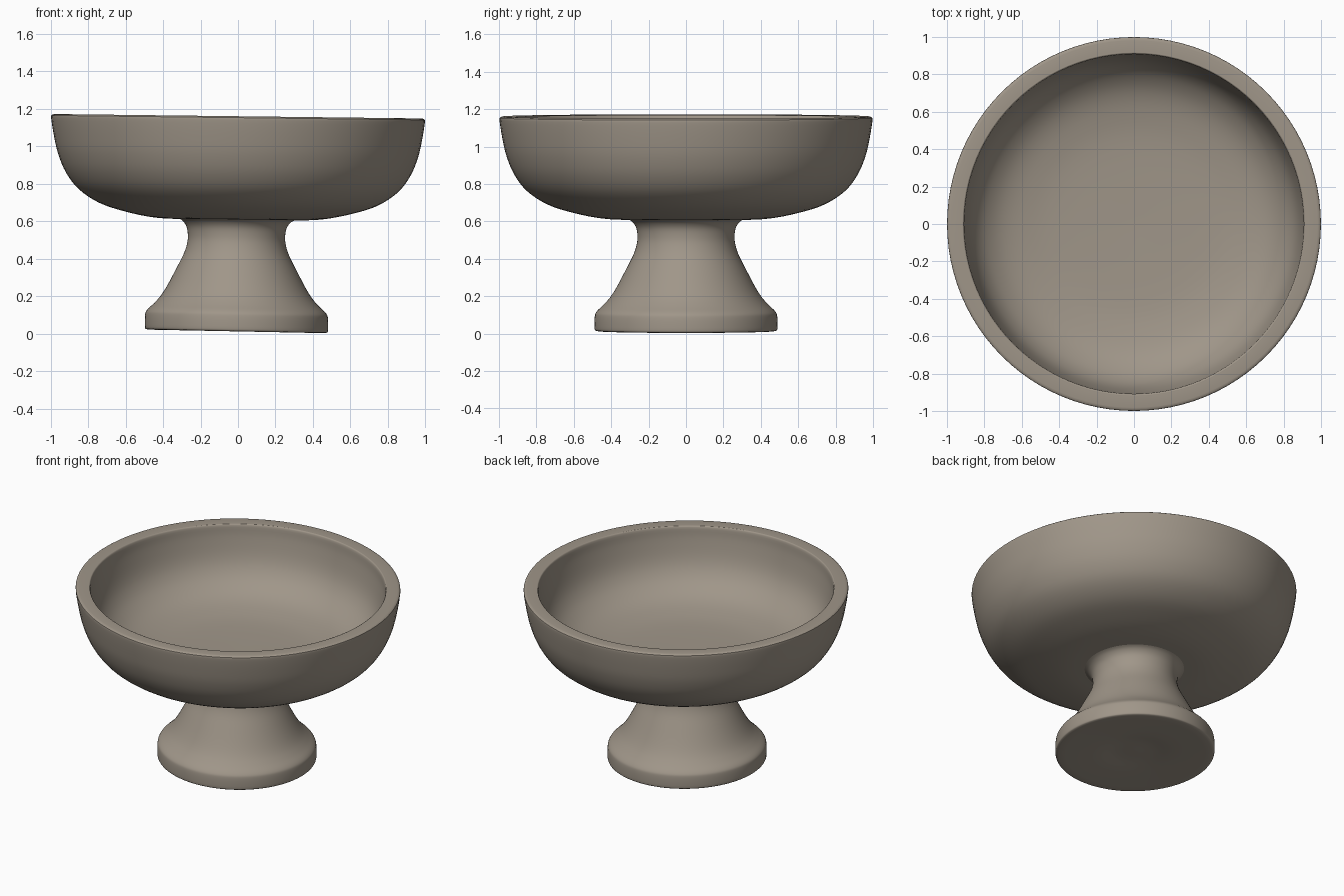
import bpy, bmesh, math
from mathutils import Vector

if "Cube" in bpy.data.objects:
    bpy.data.objects.remove(bpy.data.objects["Cube"])

SEGMENTS = 96

clay = bpy.data.materials.new("grey_brown_stone")
clay.diffuse_color = (0.35, 0.305, 0.25, 1)
clay.use_nodes = True
clay.node_tree.nodes["Principled BSDF"].inputs["Base Color"].default_value = clay.diffuse_color


def smooth_curve(pts, steps=4):
    """Catmull-Rom curve through (radius, height) points."""
    p = [Vector(q) for q in pts]
    p = [p[0]] + p + [p[-1]]
    out = []
    for a, b, c, d in zip(p, p[1:], p[2:], p[3:]):
        for i in range(steps):
            t = i / steps
            out.append(0.5 * (2 * b + (c - a) * t + (2 * a - 5 * b + 4 * c - d) * t**2
                              + (3 * b - a - 3 * c + d) * t**3))
    return out + [p[-1]]


def lathe(name, runs, slope, x0=0.0):
    """Spin joined profile runs around z; slope leans the piece to the right."""
    profile = [q for run in runs for q in smooth_curve(run)]
    bm = bmesh.new()
    verts = [bm.verts.new((max(r, 0), 0, z)) for r, z in profile]
    edges = [bm.edges.new(e) for e in zip(verts, verts[1:])]
    bmesh.ops.spin(bm, geom=verts + edges, cent=(0, 0, 0), axis=(0, 0, 1),
                   angle=math.tau, steps=SEGMENTS, use_merge=True)
    bmesh.ops.remove_doubles(bm, verts=bm.verts, dist=0.0004)
    bmesh.ops.recalc_face_normals(bm, faces=bm.faces)
    for v in bm.verts:
        v.co.z -= slope * v.co.x
        v.co.x += x0
    mesh = bpy.data.meshes.new(name)
    bm.to_mesh(mesh)
    bm.free()
    mesh.materials.append(clay)
    ob = bpy.data.objects.new(name, mesh)
    bpy.context.collection.objects.link(ob)
    bpy.ops.object.select_all(action='DESELECT')
    ob.select_set(True)
    bpy.context.view_layer.objects.active = ob
    bpy.ops.object.shade_smooth_by_angle(angle=math.radians(40))
    return ob


# Pedestal: shallow dished underside, upright foot band, waisted stem
lathe("pedestal", [
    [(0, 0.03), (0.12, 0.03), (0.25, 0.018), (0.47, 0.013)],
    [(0.483, 0.016), (0.489, 0.028), (0.488, 0.09), (0.478, 0.118), (0.44, 0.155),
     (0.405, 0.195), (0.37, 0.25), (0.32, 0.345), (0.28, 0.425), (0.262, 0.485),
     (0.26, 0.53), (0.268, 0.57), (0.29, 0.6), (0.32, 0.616)],
    [(0.32, 0.64), (0, 0.64)],
], 0.02, -0.008)

# Bowl: rounded outer wall, flat rim, hollow of even thickness
lathe("bowl", [
    [(0, 0.609), (0.3, 0.609), (0.45, 0.616), (0.6, 0.645), (0.74, 0.69), (0.85, 0.762),
     (0.918, 0.85), (0.96, 0.95), (0.983, 1.05), (0.997, 1.14), (0.993, 1.156), (0.98, 1.161)],
    [(0.92, 1.158), (0.908, 1.15), (0.9, 1.08), (0.875, 0.965), (0.84, 0.885),
     (0.785, 0.82), (0.7, 0.765), (0.58, 0.73), (0.4, 0.708), (0, 0.7)],
], 0.012)
